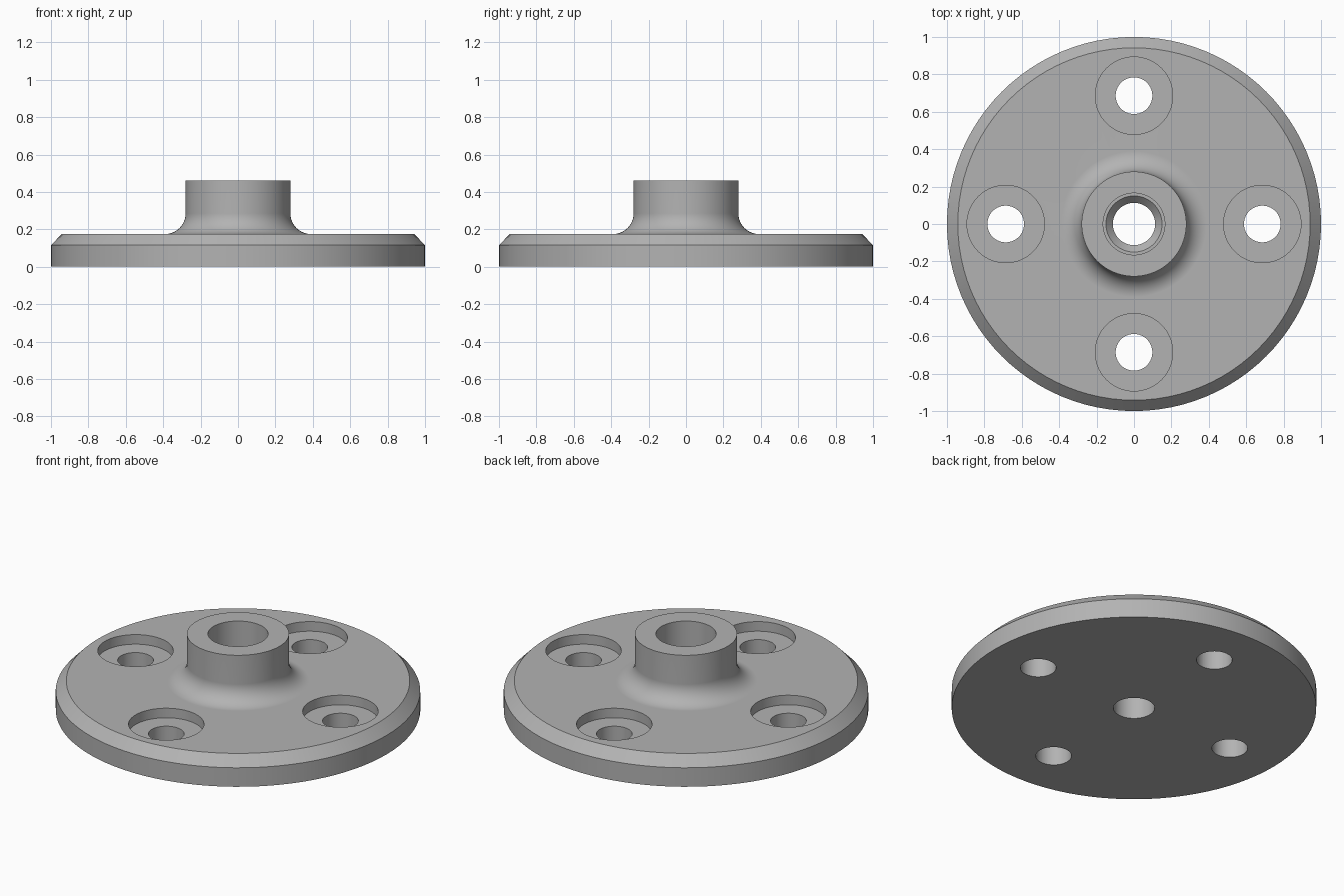
import bpy, bmesh
from math import sin, cos, pi, radians

cube = bpy.data.objects.get("Cube")
if cube:
    bpy.data.objects.remove(cube, do_unlink=True)

steel = bpy.data.materials.new("grey steel")
steel.use_nodes = True
grey = (0.45, 0.45, 0.45, 1)
steel.diffuse_color = grey
steel.node_tree.nodes["Principled BSDF"].inputs["Base Color"].default_value = grey


def lathe(name, profile, steps, centre=(0, 0)):
    """Revolve a closed (radius, height) profile about the vertical axis."""
    bm = bmesh.new()
    verts = [bm.verts.new((r, 0, z)) for r, z in profile]
    edges = [bm.edges.new((a, b)) for a, b in zip(verts, verts[1:] + verts[:1])]
    bmesh.ops.spin(bm, geom=verts + edges, cent=(0, 0, 0), axis=(0, 0, 1),
                   angle=2 * pi, steps=steps)
    bmesh.ops.remove_doubles(bm, verts=bm.verts, dist=0.0001)
    # drop the edge-less slivers left on the axis
    bmesh.ops.dissolve_degenerate(bm, edges=bm.edges, dist=0.0001)
    bmesh.ops.recalc_face_normals(bm, faces=bm.faces)
    mesh = bpy.data.meshes.new(name)
    bm.to_mesh(mesh)
    bm.free()
    obj = bpy.data.objects.new(name, mesh)
    obj.location = (*centre, 0)
    bpy.context.collection.objects.link(obj)
    return obj


def cylinder(name, radius, low, high, centre):
    bpy.ops.mesh.primitive_cylinder_add(
        vertices=64, radius=radius, depth=high - low,
        location=(*centre, (low + high) / 2))
    obj = bpy.context.object
    obj.name = name
    obj.hide_render = True
    return obj


# Flange body: chamfered plate, filleted hub and stepped bore in one profile
plate_top, hub_top, hub_r, fillet = 0.175, 0.46, 0.28, 0.11
arc = [(hub_r + fillet * (1 - sin(t)), plate_top + fillet * (1 - cos(t)))
       for t in (i / 10 * pi / 2 for i in range(11))]
profile = [(0.113, 0), (1, 0), (1, 0.115), (0.942, plate_top), *arc,
           (hub_r, hub_top), (0.165, hub_top),
           (0.165, 0.19), (0.15, 0.19), (0.113, 0.15)]
flange = lathe("flange", profile, 96)
flange.data.materials.append(steel)

# Four counterbored bolt holes
cutters = []
for i in range(4):
    spot = (0.686 * cos(i * pi / 2), 0.686 * sin(i * pi / 2))
    cutters.append(cylinder("bolt_hole_cutter", 0.098, -0.1, 0.3, spot))
    cutters.append(cylinder("counterbore_cutter", 0.207, 0.117, 0.3, spot))

bpy.ops.object.select_all(action="DESELECT")
flange.select_set(True)
bpy.context.view_layer.objects.active = flange
for cutter in cutters:
    cut = flange.modifiers.new("bolt hole", "BOOLEAN")
    cut.operation = "DIFFERENCE"
    cut.solver = "EXACT"
    cut.object = cutter
    bpy.ops.object.modifier_apply(modifier=cut.name)
    bpy.data.objects.remove(cutter, do_unlink=True)

# Smooth curved walls, crisp rims, flat plate faces
bpy.ops.object.shade_smooth_by_angle(angle=radians(30))
weighted = flange.modifiers.new("flat faces", "WEIGHTED_NORMAL")
weighted.keep_sharp = True
